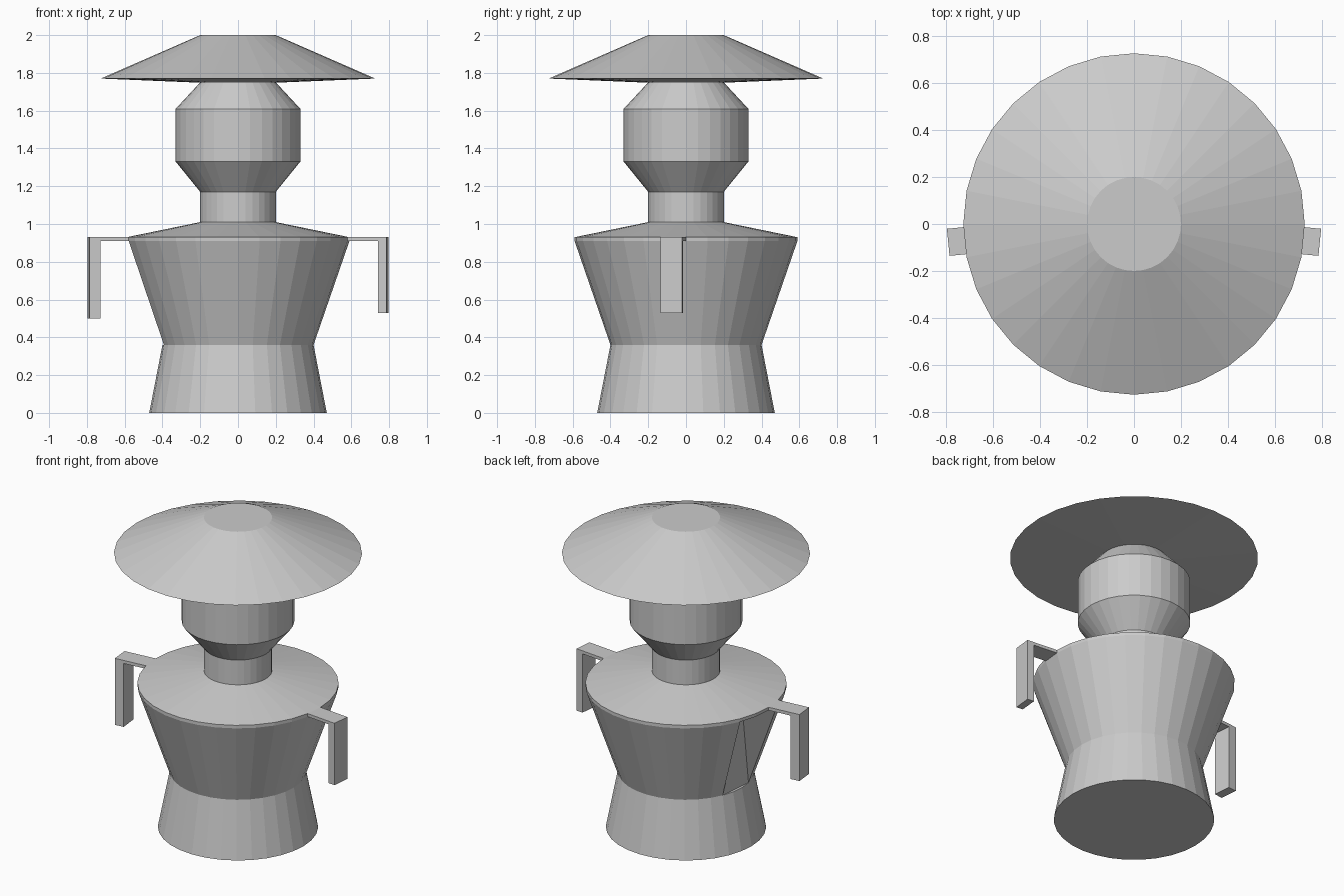
import bpy, bmesh
from math import cos, sin, pi
from mathutils import Matrix

SIDES = 32
STEP = 2 * pi / SIDES

cube = bpy.data.objects.get("Cube")
if cube:
    bpy.data.objects.remove(cube, do_unlink=True)

grey = bpy.data.materials.new("plain_grey")
grey.use_nodes = True
colour = (0.6, 0.6, 0.6, 1)
grey.diffuse_color = colour
grey.node_tree.nodes["Principled BSDF"].inputs["Base Color"].default_value = colour


def finish(name, bm):
    bmesh.ops.recalc_face_normals(bm, faces=bm.faces)
    mesh = bpy.data.meshes.new(name)
    bm.to_mesh(mesh)
    bm.free()
    mesh.materials.append(grey)
    obj = bpy.data.objects.new(name, mesh)
    bpy.context.collection.objects.link(obj)
    return obj


def lathe(profile):
    """Closed turned solid; returns its bmesh, rings and side faces."""
    bm = bmesh.new()
    rings = [[bm.verts.new((r * cos(k * STEP), r * sin(k * STEP), z))
              for k in range(SIDES)] for r, z in profile]
    bands = []
    for low, high in zip(rings, rings[1:]):
        bands.append([bm.faces.new((low[k], low[(k + 1) % SIDES],
                                    high[(k + 1) % SIDES], high[k]))
                      for k in range(SIDES)])
    bm.faces.new(rings[0])
    bm.faces.new(rings[-1])
    return bm, rings, bands


# Turned parts
parts = {
    "skirt": [(0.47, 0), (0.40, 0.36)],
    "neck": [(0.20, 1.01), (0.20, 1.17)],
    "head": [(0.20, 1.17), (0.33, 1.33), (0.33, 1.61), (0.20, 1.75)],
    "hat": [(0.20, 1.748), (0.727, 1.77), (0.20, 2.0)],
}
for name, profile in parts.items():
    finish(name, lathe(profile)[0])

# Torso with a wedge-shaped dent below the right shoulder
bm, rings, bands = lathe([(0.40, 0.36), (0.59, 0.91), (0.59, 0.93), (0.20, 1.01)])
waist, rim = rings[0], rings[1]
first, last = 14, 17
bmesh.ops.delete(bm, geom=bands[0][first:last], context="FACES_ONLY")
inner = bm.verts.new((-0.456, 0.075, 0.91))
bm.faces.new((waist[first], waist[last], inner, rim[first]))
bm.faces.new((waist[last], rim[last], inner))
bm.faces.new(rim[first:last + 1] + [inner])
finish("torso", bm)


def box(bm, near, far, low, high, turn):
    """Box reaching outward along a heading, as wide as one rim facet."""
    width = 2 * 0.59 * sin(STEP / 2)
    place = (Matrix.Rotation(turn, 4, "Z")
             @ Matrix.Translation(((near + far) / 2, 0, (low + high) / 2))
             @ Matrix.Diagonal((far - near, width, high - low, 1)))
    bmesh.ops.create_cube(bm, size=1, matrix=place)


# Arms: a thin shoulder bar and a hanging forearm
for name, turn, thick, bottom in (("left_arm", -STEP / 2, 0.045, 0.53),
                                  ("right_arm", pi + STEP / 2, 0.058, 0.50)):
    bm = bmesh.new()
    outer = 0.795
    box(bm, 0.58, outer, 0.91, 0.93, turn)
    box(bm, outer - thick, outer, bottom, 0.91, turn)
    finish(name, bm)
